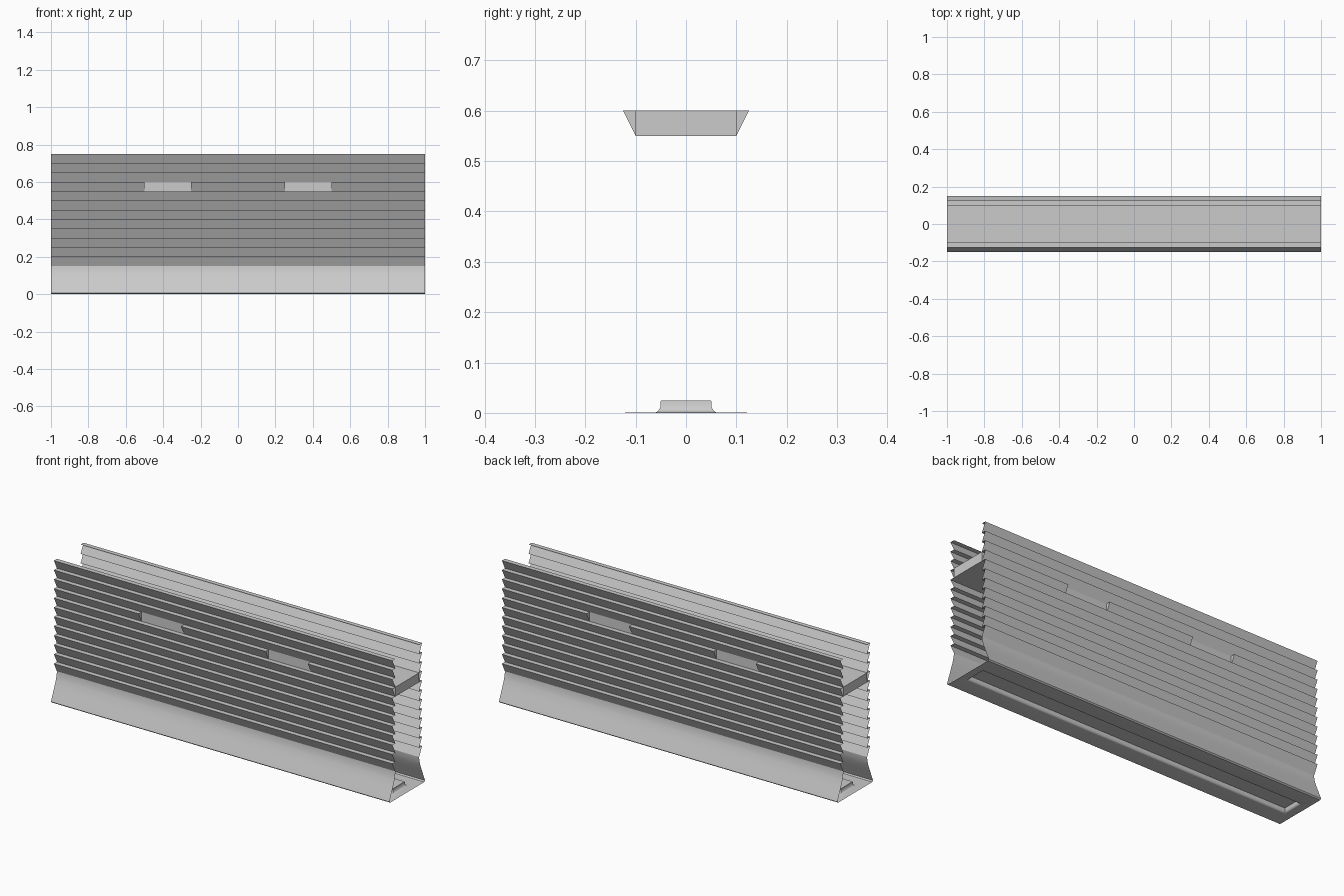
import bpy, bmesh

if "Cube" in bpy.data.objects:
    bpy.data.objects.remove(bpy.data.objects["Cube"])

def finish(name, bm, smooth=30):
    bmesh.ops.remove_doubles(bm, verts=bm.verts, dist=1e-5)
    bmesh.ops.recalc_face_normals(bm, faces=bm.faces)
    me = bpy.data.meshes.new(name)
    bm.to_mesh(me)
    bm.free()
    ob = bpy.data.objects.new(name, me)
    bpy.context.collection.objects.link(ob)
    bpy.context.view_layer.objects.active = ob
    ob.select_set(True)
    bpy.ops.object.shade_smooth_by_angle(angle=smooth * 3.14159 / 180)
    ob.select_set(False)
    return ob

def sheet(bm, profile, x0, x1, side=1):
    """Sweep an open (y, z) profile along x."""
    a = [bm.verts.new((x0, side * y, z)) for y, z in profile]
    b = [bm.verts.new((x1, side * y, z)) for y, z in profile]
    for i in range(len(a) - 1):
        bm.faces.new((a[i], b[i], b[i + 1], a[i + 1]))
    return a, b

INNER, OUTER, STEP, GAP_Z = 0.10, 0.125, 0.05, 0.55

def slat(z):
    return [(INNER, z), (OUTER, z + STEP), (INNER, z + STEP)]

# Ribbed side walls, leaving out the interrupted row
bm = bmesh.new()
for side in (-1, 1):
    for i in range(12):
        z = 0.15 + i * STEP
        if abs(z - GAP_Z) > 0.01:
            sheet(bm, slat(z), -1, 1, side)
finish("ribbed_walls", bm)

# Interrupted row: three slats per side with capped inner ends
bm = bmesh.new()
for side in (-1, 1):
    for x0, x1 in ((-1, -0.5), (-0.25, 0.25), (0.5, 1)):
        a, b = sheet(bm, slat(GAP_Z), x0, x1, side)
        if x0 > -1:
            bm.faces.new(a)
        if x1 < 1:
            bm.faces.new(b)
finish("short_slats", bm)

# Cross slab whose sides show in the gaps
bm = bmesh.new()
bmesh.ops.create_cube(bm, size=1)
for v in bm.verts:
    v.co = (v.co.x * 2, v.co.y * 2 * INNER, GAP_Z + STEP / 2 + v.co.z * STEP)
finish("cross_slab", bm)

# Flared base skirt
bm = bmesh.new()
flare = [(0.10, 0.15), (0.102, 0.13), (0.109, 0.105), (0.121, 0.075),
         (0.135, 0.042), (0.146, 0.016), (0.15, 0.006), (0.144, 0.0)]
for side in (-1, 1):
    sheet(bm, flare, -1, 1, side)

# Underside with a long recess pressed into it
rings = []
for x, y, z in ((1, 0.144, 0), (0.96, 0.06, 0.001), (0.955, 0.055, 0.004),
                (0.951, 0.051, 0.011), (0.95, 0.05, 0.025)):
    rings.append([bm.verts.new((sx * x, sy * y, z))
                  for sx, sy in ((-1, -1), (1, -1), (1, 1), (-1, 1))])
for r, s in zip(rings, rings[1:]):
    for i in range(4):
        j = (i + 1) % 4
        bm.faces.new((r[i], r[j], s[j], s[i]))
bm.faces.new(rings[-1])
finish("flared_base", bm, 40)
